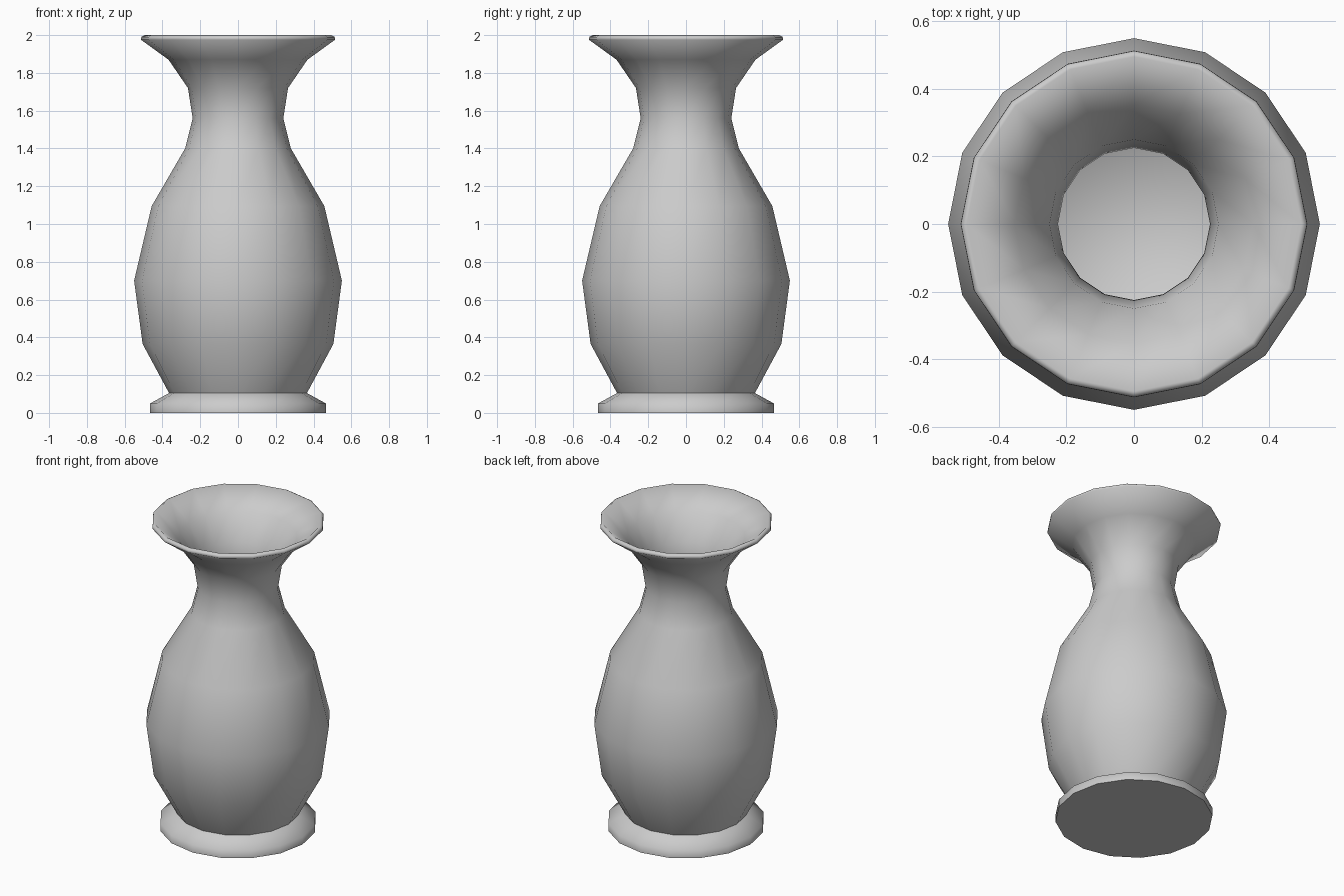
import bpy
import bmesh
from math import cos, sin, tau, radians

SIDES = 16

cube = bpy.data.objects.get("Cube")
if cube:
    bpy.data.objects.remove(cube, do_unlink=True)

clay = bpy.data.materials.new("grey_clay")
clay.use_nodes = True
grey = (0.6, 0.6, 0.6, 1)
clay.diffuse_color = grey
clay.node_tree.nodes["Principled BSDF"].inputs["Base Color"].default_value = grey


def lathe(name, profile, cap_start=False, cap_end=False):
    """Turn (radius, height) points around z, with optional end caps."""
    bm = bmesh.new()
    rings = [[bm.verts.new((r * cos(tau * i / SIDES), r * sin(tau * i / SIDES), z))
              for i in range(SIDES)] for r, z in profile]
    for low, high in zip(rings, rings[1:]):
        for i in range(SIDES):
            j = (i + 1) % SIDES
            bm.faces.new((low[i], low[j], high[j], high[i]))
    if cap_start:
        bm.faces.new(rings[0][::-1])
    if cap_end:
        bm.faces.new(rings[-1])
    mesh = bpy.data.meshes.new(name)
    bm.to_mesh(mesh)
    bm.free()
    mesh.materials.append(clay)
    obj = bpy.data.objects.new(name, mesh)
    bpy.context.collection.objects.link(obj)
    bpy.ops.object.select_all(action='DESELECT')
    obj.select_set(True)
    bpy.context.view_layer.objects.active = obj
    bpy.ops.object.shade_smooth_by_angle(angle=radians(75))
    return obj


# Foot: a short flat-bottomed disc with a sloping shoulder
lathe("foot", [(0.465, 0), (0.465, 0.05), (0.365, 0.105)], cap_start=True)

# Body: belly, narrow neck and flared mouth, with a thin wall and inner floor
outer = [(0.365, 0.105), (0.505, 0.365), (0.55, 0.7), (0.457, 1.095),
         (0.28, 1.4), (0.24, 1.56), (0.265, 1.72), (0.368, 1.87), (0.513, 1.975)]
rim = [(0.512, 1.99), (0.495, 2)]
inner = [(r - 0.015, z + 0.012) for r, z in reversed(outer[:-1])]
lathe("vase_body", outer + rim + inner, cap_end=True)
